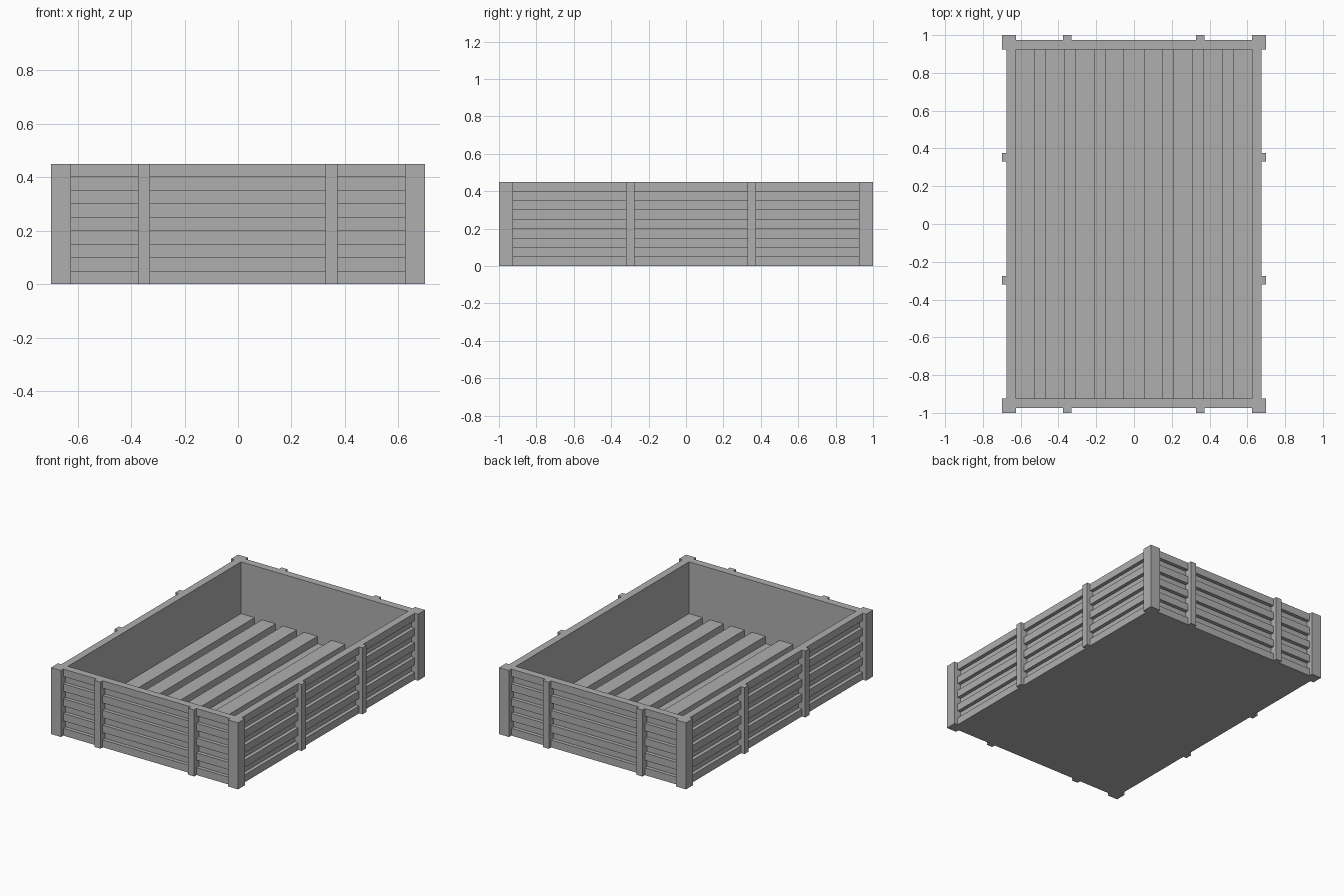
import bpy
import bmesh

cube = bpy.data.objects.get("Cube")
if cube:
    bpy.data.objects.remove(cube, do_unlink=True)

HALF_X, HALF_Y, HEIGHT = 0.70, 1.0, 0.45   # overall half sizes and height
BAND = 0.05                                # height of each plank and groove
PLANK, GROOVE, INNER = 0.025, 0.05, 0.075  # insets from the outer limits

grey = bpy.data.materials.new("plain_grey")
grey.use_nodes = True
grey.diffuse_color = (0.43, 0.43, 0.43, 1)
grey.node_tree.nodes["Principled BSDF"].inputs["Base Color"].default_value = grey.diffuse_color


def finish(bm, name):
    bmesh.ops.recalc_face_normals(bm, faces=bm.faces)
    mesh = bpy.data.meshes.new(name)
    bm.to_mesh(mesh)
    bm.free()
    mesh.materials.append(grey)
    obj = bpy.data.objects.new(name, mesh)
    bpy.context.collection.objects.link(obj)
    return obj


def box(name, x0, x1, y0, y1, z0, z1):
    bm = bmesh.new()
    bmesh.ops.create_cube(bm, size=1)
    for v in bm.verts:
        v.co.x = x1 if v.co.x > 0 else x0
        v.co.y = y1 if v.co.y > 0 else y0
        v.co.z = z1 if v.co.z > 0 else z0
    return finish(bm, name)


# Tray: stepped plank profile carried round a rectangle, then down to the floor
profile = []
for i in range(9):
    inset = GROOVE if i % 2 else PLANK
    profile += [(inset, i * BAND), (inset, (i + 1) * BAND)]
profile += [(INNER, HEIGHT), (INNER, BAND)]

bm = bmesh.new()
rings = []
for inset, z in profile:
    x, y = HALF_X - inset, HALF_Y - inset
    rings.append([bm.verts.new((sx * x, sy * y, z))
                  for sx, sy in ((-1, -1), (1, -1), (1, 1), (-1, 1))])
for a, b in zip(rings, rings[1:]):
    for k in range(4):
        n = (k + 1) % 4
        bm.faces.new((a[k], a[n], b[n], b[k]))
bm.faces.new(rings[0])
bm.faces.new(rings[-1])
finish(bm, "planked_tray")

# Floor slats, laid from each long wall towards the middle
SLAT, PITCH = 0.102, 0.157
length = HALF_Y - INNER
for side, label in ((-1, "right"), (1, "left")):
    for i in range(4):
        edge = HALF_X - INNER - i * PITCH
        x0, x1 = sorted((side * edge, side * (edge - SLAT)))
        box(f"floor_slat_{label}_{i + 1}", x0, x1, -length, length, BAND, 2 * BAND)

# Square corner posts
for sx, x_label in ((-1, "right"), (1, "left")):
    for sy, y_label in ((-1, "front"), (1, "back")):
        x0, x1 = sorted((sx * (HALF_X - INNER), sx * HALF_X))
        y0, y1 = sorted((sy * (HALF_Y - INNER), sy * HALF_Y))
        box(f"corner_post_{y_label}_{x_label}", x0, x1, y0, y1, 0, HEIGHT)

# Thin upright battens on all four walls
WIDTH = 0.045
for side in (-1, 1):
    for i, start in enumerate((-0.375, 0.327)):
        y0, y1 = sorted((side * (HALF_Y - GROOVE), side * HALF_Y))
        box(f"{'back' if side > 0 else 'front'}_batten_{i + 1}",
            start, start + WIDTH, y0, y1, 0, HEIGHT)
    for i, start in enumerate((-0.32, 0.33)):
        x0, x1 = sorted((side * (HALF_X - GROOVE), side * HALF_X))
        box(f"{'left' if side > 0 else 'right'}_batten_{i + 1}",
            x0, x1, start, start + WIDTH, 0, HEIGHT)
